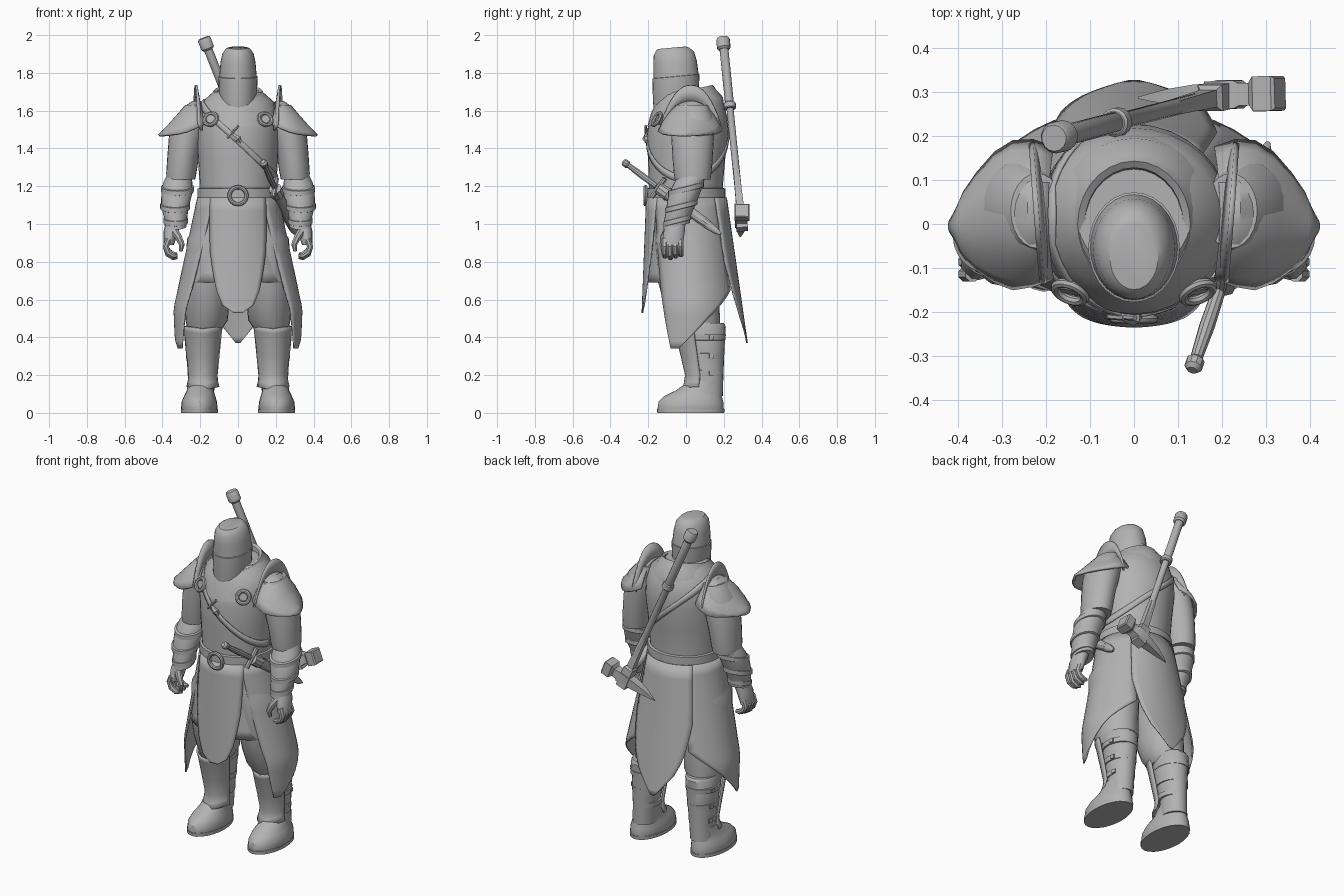
import bpy, bmesh, math
from math import sin, cos, pi, radians
from mathutils import Vector

if "Cube" in bpy.data.objects:
    bpy.data.objects.remove(bpy.data.objects["Cube"])

grey = bpy.data.materials.new("plain_grey")
grey.use_nodes = True
grey.diffuse_color = (0.45, 0.45, 0.45, 1)
grey.node_tree.nodes["Principled BSDF"].inputs["Base Color"].default_value = grey.diffuse_color
parts = []


def finish(name, bm, mirror=False, thick=0):
    bmesh.ops.recalc_face_normals(bm, faces=bm.faces)
    mesh = bpy.data.meshes.new(name)
    bm.to_mesh(mesh)
    bm.free()
    mesh.materials.append(grey)
    ob = bpy.data.objects.new(name, mesh)
    bpy.context.collection.objects.link(ob)
    if thick:
        mod = ob.modifiers.new("thickness", 'SOLIDIFY')
        mod.thickness, mod.offset = thick, 0
    if mirror:
        ob.modifiers.new("mirror", 'MIRROR').use_mirror_merge = False
    parts.append(ob)
    return ob


def skin(name, rows, wrap=True, caps=True, **kw):
    """Join rows of points into a surface."""
    bm = bmesh.new()
    vs = [[bm.verts.new(p) for p in row] for row in rows]
    n = len(rows[0])
    for a, b in zip(vs, vs[1:]):
        for i in range(n if wrap else n - 1):
            j = (i + 1) % n
            bm.faces.new((a[i], a[j], b[j], b[i]))
    if wrap and caps:
        bm.faces.new(vs[0])
        bm.faces.new(vs[-1])
    return finish(name, bm, **kw)


def loft(name, rings, n=24, tilt=0, **kw):
    """Level elliptical rings: centre x, centre y, height, radius x, radius y."""
    rows = []
    for cx, cy, z, rx, ry in rings:
        ring = [(cx + rx * cos(2 * pi * i / n), cy + ry * sin(2 * pi * i / n)) for i in range(n)]
        rows.append([(x, y, z + tilt * y) for x, y in ring])
    return skin(name, rows, **kw)


def rod(name, pts, n=10, **kw):
    """Tube along points of (position, radius)."""
    rows = []
    ps = [Vector(p) for p, r in pts]
    for i, (p, r) in enumerate(pts):
        d = ps[min(i + 1, len(ps) - 1)] - ps[max(i - 1, 0)]
        side = d.cross(Vector((0, 1, 0))).normalized()
        up = side.cross(d).normalized()
        turn = pi / n
        rows.append([ps[i] + r * (side * cos(turn + 2 * pi * k / n) + up * sin(turn + 2 * pi * k / n)) for k in range(n)])
    return skin(name, rows, **kw)


def ring(name, at, major, minor, lean=0, roll=0, **kw):
    """Round ring facing forward, leaning back by an angle."""
    rows = []
    for i in range(25):
        a = 2 * pi * i / 24
        row = []
        for k in range(8):
            b = 2 * pi * k / 8
            r = major + minor * cos(b)
            p = Vector((r * cos(a), minor * sin(b), r * sin(a)))
            x, y, z = p.x, p.y * cos(lean) + p.z * sin(lean), p.z * cos(lean) - p.y * sin(lean)
            row.append((at[0] + x * cos(roll) - y * sin(roll), at[1] + y * cos(roll) + x * sin(roll), at[2] + z))
        rows.append(row)
    return skin(name, rows, caps=False, **kw)


def panel(name, rows, puff=0.0, n=12, **kw):
    """Hanging cloth on a flared cone: height, start angle, end angle."""
    out = []
    for (z0, a0, b0), (z1, a1, b1) in zip(rows, rows[1:]):
        for s in range(4 if z1 != rows[-1][0] else 5):
            f = s / 4
            z, a, b = z0 + (z1 - z0) * f, a0 + (a1 - a0) * f, b0 + (b1 - b0) * f
            t = (1.15 - z) / 0.8
            rx = 0.208 + 0.17 * t - 0.2 * max(0, t - .75) + puff
            ry = 0.203 + 0.073 * t + puff
            row = []
            for i in range(n + 1):
                g = radians(a + (b - a) * i / n)
                row.append((rx * cos(g), 0.042 * t + ry * sin(g), z))
            out.append(row)
    return skin(name, out, wrap=False, thick=0.008, **kw)


# Torso
body = [(0, 0, 1.08, .2, .195), (0, 0, 1.2, .203, .195), (0, .003, 1.35, .212, .205), (0, .01, 1.48, .22, .217),
        (0, .015, 1.57, .217, .203), (0, .02, 1.645, .192, .175), (0, .02, 1.7, .13, .13)]
loft("torso", body, n=32)


def body_at(z):
    for p, q in zip(body, body[1:]):
        if z <= q[2]:
            f = (z - p[2]) / (q[2] - p[2])
            return [u + (v - u) * f for u, v in zip(p, q)]
    return body[-1]


# Slanting chest strap with clasp
strap = []
for i in range(49):
    a = 2 * pi * i / 48
    row = []
    for w in (-.02, 0, .02):
        c = body_at(1.44 - 0.2 * cos(a) + w)
        row.append(((c[3] + .003) * cos(a), c[1] + (c[4] + .003) * sin(a), c[2]))
    strap.append(row)
skin("chest_strap", strap, wrap=False, thick=.007)
for k in (-1, 1):
    rod("strap_clasp", [((-.045 + .012 * k, -.21, 1.468 + .012 * k), .007), ((-.01 + .012 * k, -.213, 1.508 + .012 * k), .007)], n=6)
rod("strap_end", [((-.03, -.208, 1.475), .01), ((0, -.212, 1.45), .02), ((.015, -.21, 1.43), .006)], n=6)

# Cowl and helmet
loft("cowl", [(0, 0, 1.56, .205, .205), (0, .005, 1.63, .177, .19), (0, 0, 1.675, .145, .16), (0, 0, 1.705, .128, .143),
              (0, 0, 1.698, .112, .128), (0, 0, 1.6, .1, .115)], tilt=.22, n=28)
loft("helmet", [(0, -.055, 1.58, .085, .108), (0, -.055, 1.66, .099, .12), (0, -.053, 1.785, .104, .125), (0, -.053, 1.787, .099, .12),
                (0, -.058, 1.86, .093, .115), (0, -.064, 1.908, .083, .107), (0, -.07, 1.932, .066, .088), (0, -.075, 1.94, .055, .074)],
     n=28, tilt=.09)

# Belt and buckle
loft("belt", [(0, 0, 1.115, .205, .203), (0, 0, 1.118, .214, .21), (0, 0, 1.187, .214, .21), (0, 0, 1.19, .203, .2)], n=32)
ring("buckle_ring", (0, -.215, 1.15), .045, .011)
rod("buckle_centre", [((0, -.2, 1.15), .03), ((0, -.216, 1.15), .028)], n=16)

# Cloth skirt panels
panel("front_panel", [(1.14, -133, -47), (.85, -122, -58), (.65, -111, -69), (.57, -104, -76), (.53, -94, -86)], puff=.004)
panel("side_panel", [(1.14, -52, 50), (.9, -46, 53), (.65, -39, 56), (.5, -33, 18), (.34, -26, -17)], puff=.002, mirror=True)
panel("back_panel", [(1.14, 46, 134), (.8, 50, 130), (.62, 60, 120), (.5, 70, 110), (.37, 88, 92)], puff=.008)
panel("under_tunic", [(1.14, -88, 0), (.9, -86, -5), (.69, -84, -20)], puff=-.018, mirror=True)

# Legs
loft("trouser_leg", [(.1, 0, 1.05, .1, .16), (.14, 0, .92, .13, .165), (.16, .015, .7, .122, .165), (.164, .03, .58, .118, .147),
                     (.166, .05, .49, .112, .13), (.18, .065, .43, .085, .11)], mirror=True)
loft("boot_shaft", [(.183, .09, .475, .086, .11), (.183, .095, .46, .092, .115), (.185, .1, .32, .081, .103),
                    (.19, .113, .2, .068, .085), (.195, .11, .09, .068, .085)], mirror=True)
loft("shoe", [(.205, .025, 0, .09, .172), (.205, .025, .025, .097, .175), (.205, .026, .06, .093, .171), (.203, .036, .088, .083, .153),
              (.2, .065, .118, .071, .12), (.195, .105, .17, .068, .085)], mirror=True)
loft("sole", [(.205, .025, 0, .098, .177), (.205, .025, .02, .098, .179)], mirror=True)

# Shin guard, a bent plate open at the back
guard = []
for z, cy, rx, ry in [(.445, .07, .104, .133), (.42, .075, .1, .128), (.3, .09, .086, .113), (.2, .1, .076, .1), (.15, .1, .078, .108), (.118, .1, .086, .125)]:
    row = []
    for i in range(13):
        a = radians(-165 + 150 * i / 12)
        row.append((.186 + rx * cos(a), cy + ry * sin(a), z + .02 * abs(cos(a)) * (z < .2) + .015 * abs(cos(a)) * (z > .4)))
    guard.append(row)
skin("shin_guard", guard, wrap=False, thick=.01, mirror=True)
for z, r in ((.4, .086), (.3, .078), (.21, .07)):
    loft("boot_strap", [(.187, .1, z - .016, r, r + .016), (.187, .1, z - .014, r + .005, r + .023),
                        (.187, .1, z + .014, r + .007, r + .025), (.187, .1, z + .016, r, r + .016)], mirror=True)
    rod("boot_buckle", [((.25, .13, z), .018), ((.19 + r + .004, .135, z), .016)], n=4, mirror=True)

# Arms
loft("upper_arm", [(.22, .03, 1.63, .06, .085), (.25, .035, 1.56, .09, .112), (.273, .035, 1.46, .093, .113), (.29, .035, 1.36, .084, .107),
                   (.3, .035, 1.27, .08, .1), (.303, .035, 1.235, .076, .094)], mirror=True)
loft("forearm", [(.31, .03, 1.27, .055, .07), (.318, .015, 1.22, .076, .086), (.323, -.005, 1.17, .083, .09), (.333, -.025, 1.1, .074, .081),
                 (.33, -.045, 1.04, .06, .072), (.33, -.05, 1.0, .058, .07)], tilt=.25, mirror=True)
for x, y, z, r in ((.321, 0, 1.185, .082), (.333, -.025, 1.1, .074), (.33, -.047, 1.03, .06)):
    loft("bracer_band", [(x, y, z - .014, r, r + .008), (x, y, z - .012, r + .005, r + .013), (x, y, z + .012, r + .005, r + .013),
                         (x, y, z + .014, r, r + .008)], tilt=.25, mirror=True)

# Hands with curled fingers
loft("palm", [(.335, -.05, 1.02, .042, .05), (.355, -.062, .96, .04, .057), (.367, -.072, .89, .028, .058)], n=14, mirror=True)
for i in range(4):
    y, d = -.114 + .028 * i, .008 * abs(i - 1)
    rod("finger", [((.367, y, .92), .018), ((.382, y, .88), .018), ((.37, y, .84 + d), .017), ((.342, y + .004, .822 + d), .015),
                   ((.322, y + .006, .824 + d), .01)], n=8, mirror=True)
rod("thumb", [((.345, -.09, .975), .024), ((.315, -.118, .93), .02), ((.297, -.125, .89), .016), ((.303, -.122, .855), .01)], n=8, mirror=True)

# Shoulder plates tapering outward, each with a raised fin
plate = []
for x, y, z, w, drop in [(.195, .025, 1.645, .145, .12), (.24, .025, 1.645, .162, .14), (.285, .02, 1.612, .165, .125), (.325, .015, 1.567, .145, .09),
                         (.365, .006, 1.522, .108, .05), (.395, 0, 1.49, .07, .022), (.418, -.005, 1.467, .02, .003)]:
    plate.append([(x - .012 * v * v, y + w * v, z - drop * abs(v) ** 2.2) for v in [k / 7 for k in range(-7, 8)]])
skin("shoulder_plate", plate, wrap=False, thick=.014, mirror=True)
fin = []
for top, lift, x in ((0, 1.635, .205), (1, 1.735, .222)):
    fin.append([(x + .012 * v, .025 + (.145 + .015 * top) * v, lift - (.14 + .07 * top) * abs(v) ** 2.3) for v in [k / 9 for k in range(-9, 10)]])
skin("shoulder_fin", fin, wrap=False, thick=.012, mirror=True)
ring("shoulder_ring", (.145, -.155, 1.555), .035, .011, lean=.5, roll=.4, mirror=True)
rod("shoulder_stud", [((.14, -.13, 1.55), .03), ((.146, -.155, 1.556), .022)], n=14, mirror=True)

# Dagger in its sheath on the left hip
start, end = Vector((.135, -.325, 1.325)), Vector((.305, .185, .945))


def along(f):
    return start.lerp(end, f)


rod("dagger_pommel", [(along(-.015), .012), (along(0), .021), (along(.03), .021), (along(.045), .012)])
rod("dagger_grip", [(along(.03), .014), (along(.18), .018), (along(.33), .016)])
rod("dagger_guard", [(along(.35) + Vector((-.01, -.035, -.05)), .014), (along(.35) + Vector((.01, .035, .05)), .014)], n=8)
rod("dagger_sheath", [(along(.36), .034), (along(.45), .035), (along(.46), .03), (along(.85), .026), (along(.95), .018), (along(1), .005)])

# War hammer slung across the back
top, low = Vector((-.182, .195, 1.985)), Vector((.2, .293, 1.02))
axis = Vector((.925, .03, .37)).normalized()


def shaft(f):
    return top.lerp(low, f)


rod("hammer_shaft", [(shaft(.03), .024), (shaft(.38), .024), (shaft(.39), .019), (shaft(1), .019)], n=12)
rod("hammer_pommel", [(shaft(0), .03), (shaft(.01), .036), (shaft(.055), .036), (shaft(.065), .027)], n=14)
rod("hammer_collar", [(shaft(.355), .027), (shaft(.36), .033), (shaft(.385), .033), (shaft(.39), .027)], n=14)
rod("hammer_socket", [(shaft(.72), .022), (shaft(.92), .028), (shaft(.93), .042), (shaft(1.05), .042)], n=4)
rod("hammer_block", [(low - axis * .03, .045), (low + axis * .04, .045), (low + axis * .05, .036), (low + axis * .075, .036),
                     (low + axis * .09, .056), (low + axis * .135, .056), (low + axis * .142, .048)], n=4)
rod("hammer_beak", [(low, .04), (low - axis * .06, .036), (low - axis * .13 - Vector((0, 0, .003)), .024),
                    (low - axis * .205 - Vector((0, 0, .012)), .003)], n=4)

# Smooth shading with crisp edges
bpy.ops.object.select_all(action='DESELECT')
for ob in parts:
    ob.select_set(True)
bpy.context.view_layer.objects.active = parts[0]
bpy.ops.object.shade_smooth_by_angle(angle=radians(35))
